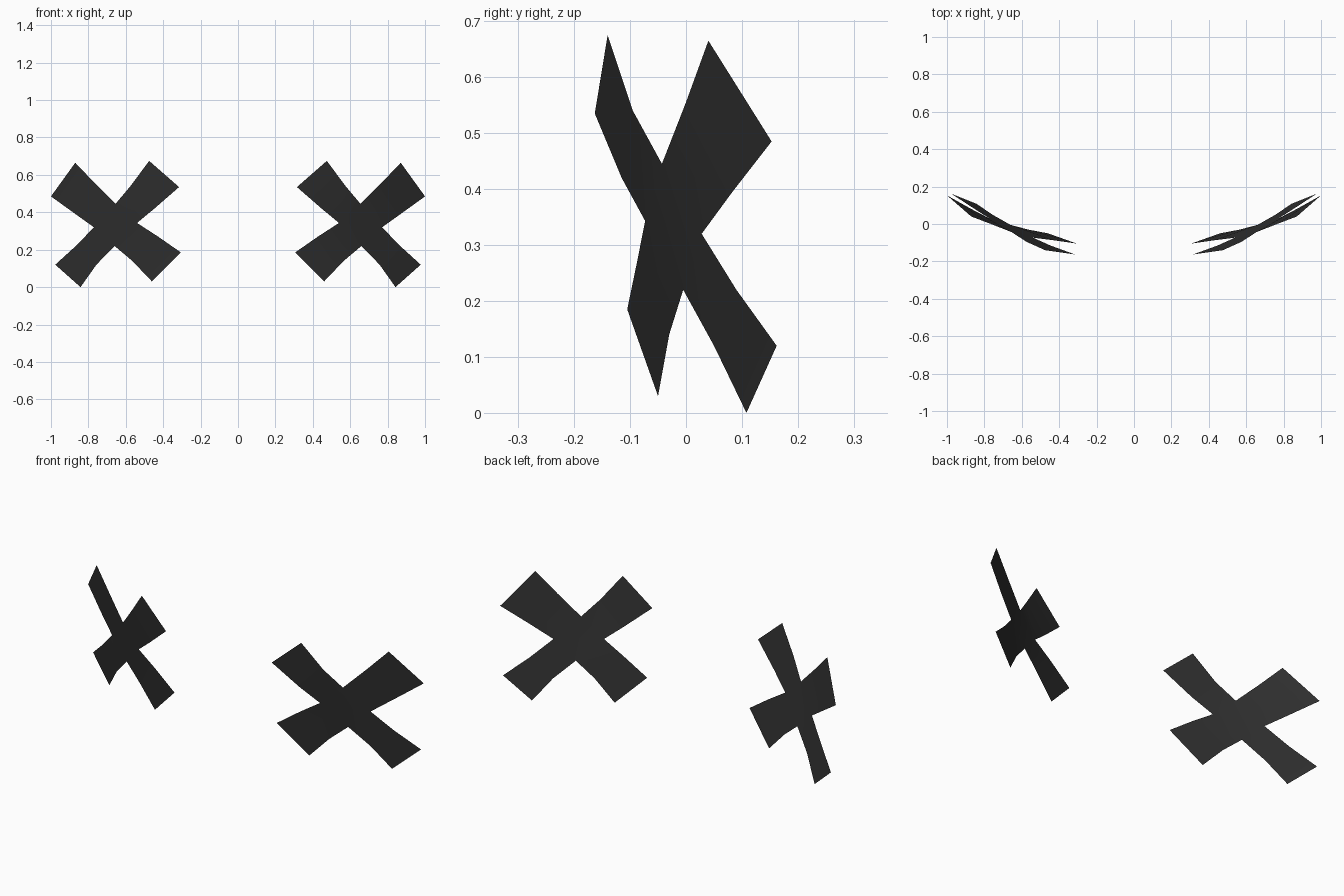
import bpy, bmesh
from mathutils import Vector

if "Cube" in bpy.data.objects:
    bpy.data.objects.remove(bpy.data.objects["Cube"])

# One flat colour
mat = bpy.data.materials.new("charcoal black")
mat.diffuse_color = (0.03, 0.03, 0.03, 1)
mat.use_nodes = True
mat.node_tree.nodes["Principled BSDF"].inputs["Base Color"].default_value = mat.diffuse_color

# Curved cross: inner corners of the hub (left, top, right, bottom)
LEFT, TOP = (0.54, -0.073, 0.343), (0.655, -0.043, 0.445)
RIGHT, BOTTOM = (0.77, 0.028, 0.32), (0.66, -0.005, 0.22)
CENTRE = (0.655, -0.026, 0.335)

# Each arm: hub edge, bend line, tip edge
arms = [
    [(LEFT, TOP), ((0.447, -0.115, 0.42), (0.575, -0.095, 0.54)),
     ((0.315, -0.163, 0.535), (0.475, -0.14, 0.675))],
    [(TOP, RIGHT), ((0.765, 0.0, 0.555), (0.875, 0.083, 0.395)),
     ((0.87, 0.04, 0.665), (1.0, 0.153, 0.485))],
    [(RIGHT, BOTTOM), ((0.867, 0.09, 0.22), (0.757, 0.05, 0.12)),
     ((0.977, 0.162, 0.12), (0.842, 0.108, 0.0))],
    [(BOTTOM, LEFT), ((0.565, -0.03, 0.14), (0.43, -0.087, 0.272)),
     ((0.46, -0.05, 0.03), (0.305, -0.105, 0.185))],
]

bm = bmesh.new()
cache = {}


def vert(p):
    if p not in cache:
        cache[p] = bm.verts.new(Vector(p))
    return cache[p]


# Arm strips and the hub fan
for rows in arms:
    for (a, b), (c, d) in zip(rows, rows[1:]):
        bm.faces.new([vert(p) for p in (a, b, d, c)])
    bm.faces.new([vert(p) for p in (CENTRE, *rows[0])])

# Outer side faces the front
bm.normal_update()
for f in bm.faces:
    if f.normal.y > 0:
        f.normal_flip()
    f.smooth = True

mesh = bpy.data.meshes.new("cross_eyes")
bm.to_mesh(mesh)
bm.free()
mesh.materials.append(mat)
obj = bpy.data.objects.new("cross_eyes", mesh)
bpy.context.collection.objects.link(obj)

# Second cross on the other side
mirror = obj.modifiers.new("mirror", 'MIRROR')
mirror.use_axis = (True, False, False)
mirror.use_mirror_merge = False
